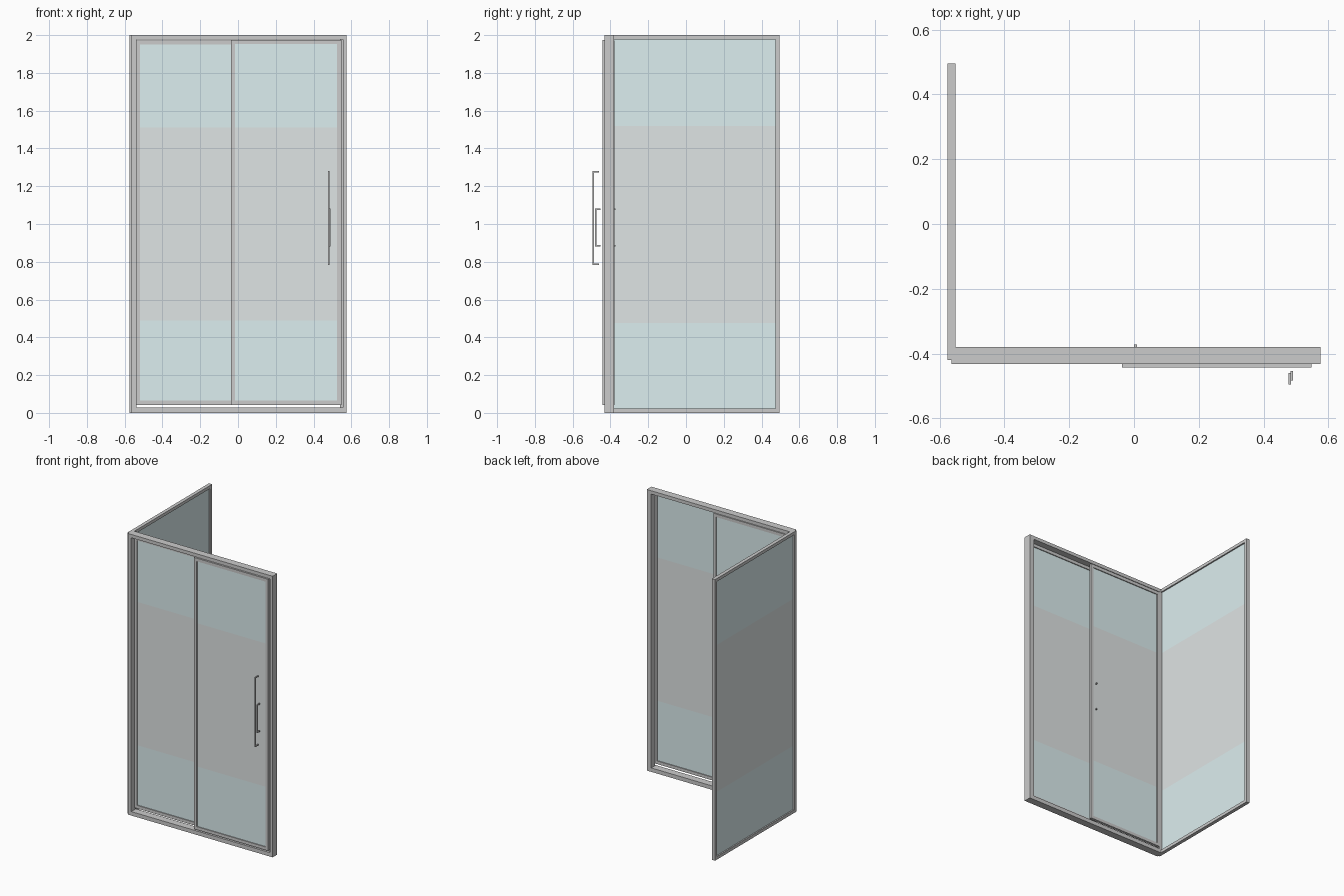
import bpy, bmesh
from mathutils import Vector

if "Cube" in bpy.data.objects:
    bpy.data.objects.remove(bpy.data.objects["Cube"])


def material(name, color):
    m = bpy.data.materials.new(name)
    m.diffuse_color = color
    m.use_nodes = True
    m.node_tree.nodes["Principled BSDF"].inputs["Base Color"].default_value = m.diffuse_color
    return m


CLEAR = material("clear_glass", (0.72, 0.86, 0.87, 1))
FROST = material("frosted_glass", (0.74, 0.78, 0.78, 1))


def boxes(name, spans, mat=None):
    """One object from boxes given as (x0, x1, y0, y1, z0, z1)."""
    bm = bmesh.new()
    for x0, x1, y0, y1, z0, z1 in spans:
        for v in bmesh.ops.create_cube(bm, size=1)["verts"]:
            v.co = Vector((x0 if v.co.x < 0 else x1,
                           y0 if v.co.y < 0 else y1,
                           z0 if v.co.z < 0 else z1))
    me = bpy.data.meshes.new(name)
    bm.to_mesh(me)
    bm.free()
    ob = bpy.data.objects.new(name, me)
    bpy.context.collection.objects.link(ob)
    if mat:
        me.materials.append(mat)
    return ob


def panel(name, along, u0, u1, d0, d1, z0, z1, w, band):
    """Framed pane: u runs along the panel, d is its depth, w the frame width."""
    def span(a, b, c, d, e, f):
        return (a, b, c, d, e, f) if along == "x" else (c, d, a, b, e, f)
    boxes(name + "_frame", [
        span(u0, u0 + w, d0, d1, z0, z1),
        span(u1 - w, u1, d0, d1, z0, z1),
        span(u0 + w, u1 - w, d0, d1, z1 - w, z1),
        span(u0 + w, u1 - w, d0, d1, z0, z0 + w)])
    mid = (d0 + d1) / 2
    g = (u0 + w, u1 - w, mid - 0.003, mid + 0.003)
    b0, b1 = band
    boxes(name + "_clear_glass", [span(*g, z0 + w, b0), span(*g, b1, z1 - w)], CLEAR)
    boxes(name + "_frosted_band", [span(*g, b0, b1)], FROST)


# Fixed return panel on the left side
panel("side_panel", "y", -0.42, 0.495, -0.575, -0.55, 0, 2, 0.022, (0.475, 1.52))

# Two sliding doors on separate tracks
panel("inner_door", "x", -0.54, 0.05, -0.398, -0.379, 0.043, 1.972, 0.022, (0.49, 1.51))
panel("outer_door", "x", -0.037, 0.547, -0.443, -0.424, 0.043, 1.975, 0.022, (0.49, 1.51))

# Door surround: tracks, corner post and wall channel
boxes("top_track", [(-0.563, 0.575, -0.432, -0.38, 1.976, 2)])
boxes("bottom_track", [(-0.563, 0.575, -0.432, -0.38, 0, 0.028)])
boxes("corner_post", [(-0.563, -0.538, -0.432, -0.38, 0.028, 1.976)])
boxes("wall_channel", [(0.555, 0.575, -0.432, -0.38, 0.028, 1.976),
                       (0.54, 0.555, -0.42, -0.38, 0.028, 1.976)])


# Pull handles: a rod with two short arms
def handle(name, x, y0, y1, z0, z1):
    t = 0.008
    boxes(name, [(x - t / 2, x + t / 2, y0, y0 + t, z0, z1),
                 (x - t / 2, x + t / 2, y0 + t, y1, z0, z0 + t),
                 (x - t / 2, x + t / 2, y0 + t, y1, z1 - t, z1)])


handle("long_handle", 0.48, -0.495, -0.46, 0.783, 1.28)
handle("short_handle", 0.487, -0.483, -0.453, 0.88, 1.082)

# Handle fixings on the inside face
boxes("inner_fixings", [(0, 0.009, -0.39, -0.372, z, z + 0.008) for z in (0.88, 1.075)])
